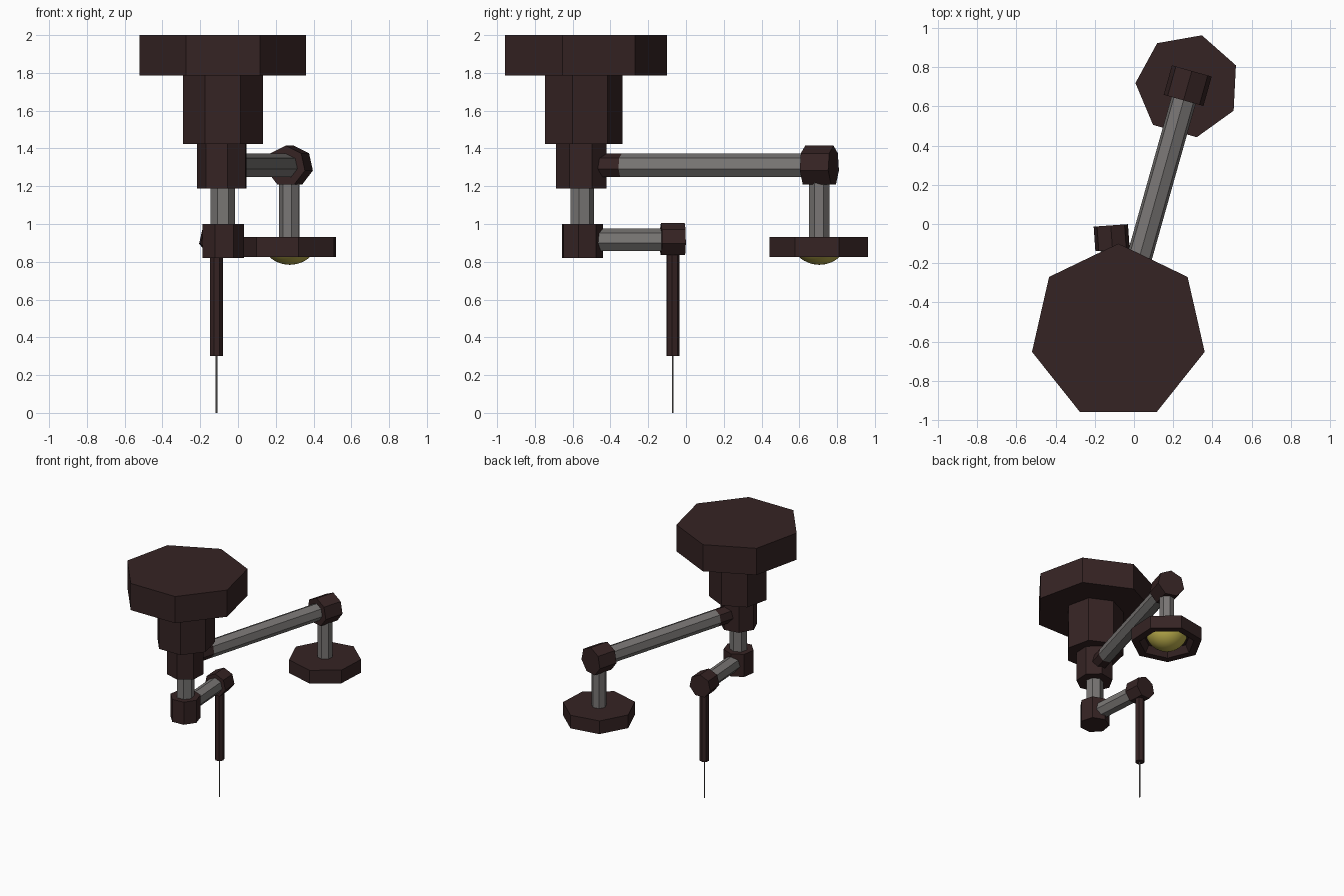
import bpy, bmesh, math
from mathutils import Vector, Matrix

if "Cube" in bpy.data.objects:
    bpy.data.objects.remove(bpy.data.objects["Cube"])


def material(name, rgb):
    m = bpy.data.materials.new(name)
    m.diffuse_color = (*rgb, 1)
    m.use_nodes = True
    m.node_tree.nodes["Principled BSDF"].inputs["Base Color"].default_value = m.diffuse_color
    return m


DARK = material("dark_brown", (0.036, 0.017, 0.017))
STEEL = material("steel_grey", (0.19, 0.18, 0.175))
GLOW = material("lamp_yellow", (0.52, 0.44, 0.075))


def finish(bm, name, mat):
    me = bpy.data.meshes.new(name)
    bmesh.ops.recalc_face_normals(bm, faces=bm.faces)
    bm.to_mesh(me)
    bm.free()
    me.materials.append(mat)
    ob = bpy.data.objects.new(name, me)
    bpy.context.collection.objects.link(ob)
    return ob


def prism(name, a, b, r, mat, vertex_dir, sides=7):
    """Prism from point a to point b with one corner pointing at vertex_dir."""
    a, b = Vector(a), Vector(b)
    z = (b - a).normalized()
    x = Vector(vertex_dir)
    x = (x - z * x.dot(z)).normalized()
    y = z.cross(x)
    bm = bmesh.new()
    rings = []
    for p in (a, b):
        ring = []
        for i in range(sides):
            t = 2 * math.pi * i / sides
            ring.append(bm.verts.new(p + (x * math.cos(t) + y * math.sin(t)) * r))
        rings.append(ring)
    for i in range(sides):
        j = (i + 1) % sides
        bm.faces.new((rings[0][i], rings[0][j], rings[1][j], rings[1][i]))
    bm.faces.new(rings[0])
    bm.faces.new(rings[1])
    return finish(bm, name, mat)


def column(name, c, z0, z1, r, mat, d):
    return prism(name, (*c, z0), (*c, z1), r, mat, d)


UP = (0, 0, 1)
BACK = Vector((0, 1, 0))
AXIS = Vector((-0.08, -0.552, 0))      # main column
LAMP = Vector((0.274, 0.706, 0))       # lamp column
TOOL = Vector((-0.114, -0.07, 0))      # needle column
lamp_dir = (LAMP - AXIS).normalized()
tool_dir = (TOOL - AXIS).normalized()


def at(p, z):
    return Vector((p.x, p.y, z))


# Ceiling mount and main column
column("ceiling_mount", AXIS.xy, 1.787, 2.0, 0.452, DARK, BACK)
column("upper_housing", AXIS.xy, 1.424, 1.787, 0.217, DARK, BACK)
column("lamp_arm_pivot", AXIS.xy, 1.187, 1.424, 0.137, DARK, lamp_dir)
column("center_post", AXIS.xy, 1.0, 1.187, 0.066, STEEL, BACK)
column("tool_arm_pivot", AXIS.xy, 0.82, 1.0, 0.112, DARK, tool_dir)

# Lamp arm
p = at(AXIS, 1.307)
e = at(LAMP, 1.307)
prism("lamp_arm_collar", p, p + lamp_dir * 0.22, 0.066, DARK, UP)
prism("lamp_arm", p + lamp_dir * 0.22, e, 0.066, STEEL, UP)
prism("lamp_elbow", e - lamp_dir * 0.078, e + lamp_dir * 0.078, 0.108, DARK, UP)
column("lamp_drop_rod", LAMP.xy, 0.92, 1.24, 0.056, STEEL, lamp_dir)

# Lamp head with a recessed underside
head = column("lamp_head", LAMP.xy, 0.825, 0.93, 0.267, DARK, lamp_dir)
bm = bmesh.new()
bm.from_mesh(head.data)
bm.faces.ensure_lookup_table()
under = min(bm.faces, key=lambda f: f.calc_center_median().z)
bmesh.ops.inset_region(bm, faces=[under], thickness=0.06)
res = bmesh.ops.extrude_discrete_faces(bm, faces=[under])
vs = list(res["faces"][0].verts)
for v in vs:
    v.co = at(LAMP + (v.co - at(LAMP, v.co.z)) * 0.85, 0.88)
bm.to_mesh(head.data)
bm.free()

# Lamp dome: lower half of a ball
bm = bmesh.new()
bmesh.ops.create_uvsphere(bm, u_segments=32, v_segments=24, radius=0.16,
                          matrix=Matrix.Translation(at(LAMP, 0.944)))
bmesh.ops.bisect_plane(bm, geom=bm.verts[:] + bm.edges[:] + bm.faces[:],
                       plane_co=(0, 0, 0.88), plane_no=UP, clear_outer=True)
dome = finish(bm, "lamp_dome", GLOW)
for f in dome.data.polygons:
    f.use_smooth = True

# Tool arm
p = at(AXIS, 0.913)
e = at(TOOL, 0.916)
prism("tool_arm", p, at(TOOL, 0.913), 0.062, STEEL, UP)
prism("tool_elbow", e - tool_dir * 0.063, e + tool_dir * 0.063, 0.09, DARK, UP)
column("needle_holder", TOOL.xy, 0.3, 0.88, 0.035, DARK, tool_dir)
column("needle", TOOL.xy, 0.0, 0.31, 0.005, STEEL, tool_dir)
